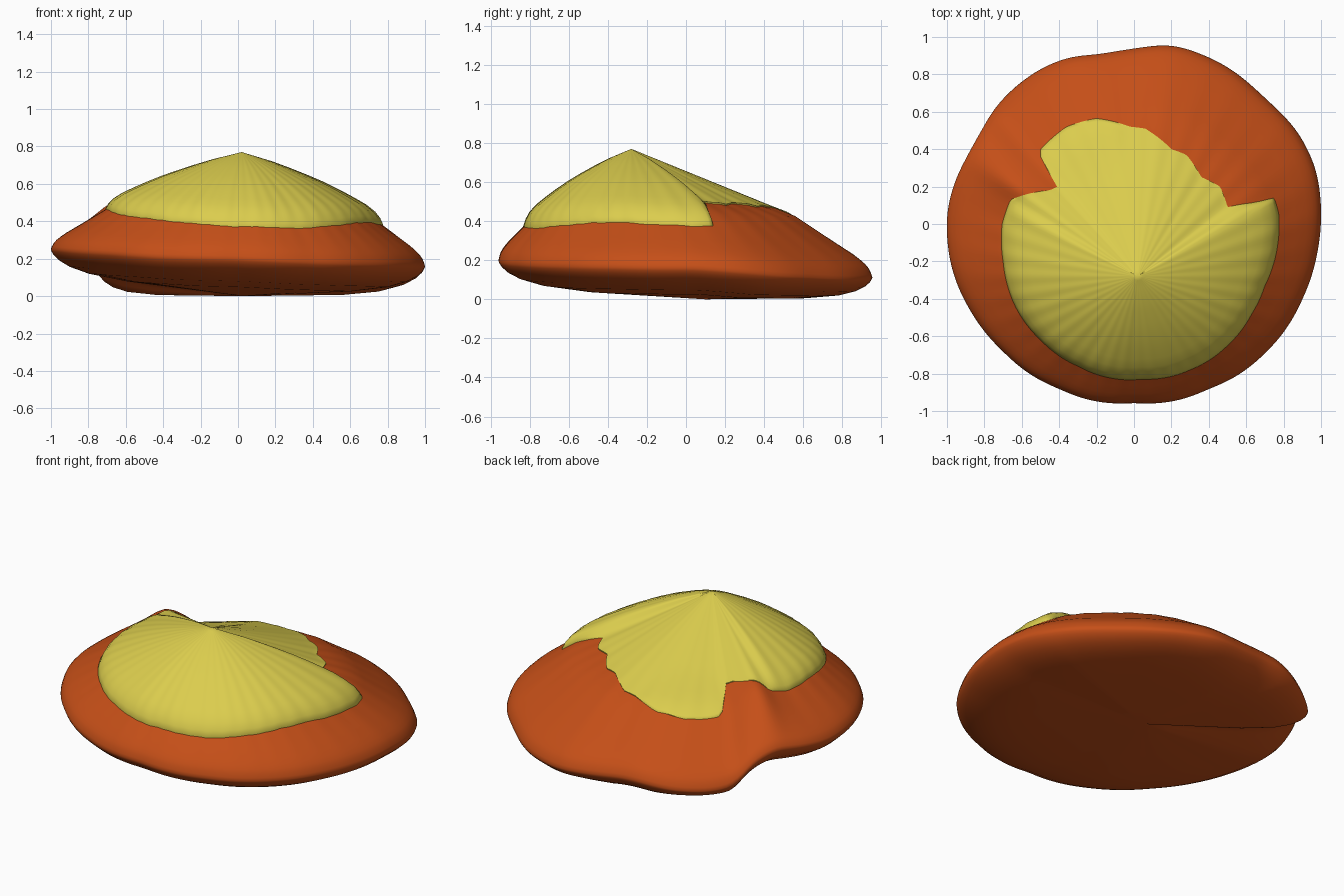
import bpy, bmesh
from math import atan2, cos, sin, pi, hypot, exp, radians

if "Cube" in bpy.data.objects:
    bpy.data.objects.remove(bpy.data.objects["Cube"])

SEG = 240
AX, AY = 0.02, -0.28          # summit position seen from above
TAU = 2 * pi


def lerp_table(table, t):
    for (a, va), (b, vb) in zip(table, table[1:]):
        if t <= b:
            return va + (vb - va) * (t - a) / (b - a)
    return table[-1][1]


def polar(points, index):
    """Resample an outline point list by angle around the summit."""
    rows = []
    for p in points:
        a = atan2(p[1] - AY, p[0] - AX) % TAU
        rows.append((a, hypot(p[0] - AX, p[1] - AY) if index == 0 else p[2]))
    rows.sort()
    rows = [(rows[-1][0] - TAU, rows[-1][1])] + rows + [(rows[0][0] + TAU, rows[0][1])]
    return [lerp_table(rows, TAU * i / SEG) for i in range(SEG)]


def smooth(values, passes):
    for _ in range(passes):
        values = [(values[i - 1] + 2 * values[i] + values[(i + 1) % SEG]) / 4 for i in range(SEG)]
    return values


def build(name, color, top, rings, bottom):
    bm = bmesh.new()
    loops = [[bm.verts.new(p) for p in ring] for ring in rings]
    ends = [(bm.verts.new(top), loops[0]), (bm.verts.new(bottom), loops[-1])]
    for i in range(SEG):
        j = (i + 1) % SEG
        for c, loop in ends:
            bm.faces.new((c, loop[i], loop[j]))
        for a, b in zip(loops, loops[1:]):
            bm.faces.new((a[i], b[i], b[j], a[j]))
    bmesh.ops.recalc_face_normals(bm, faces=bm.faces)
    mesh = bpy.data.meshes.new(name)
    bm.to_mesh(mesh)
    bm.free()
    obj = bpy.data.objects.new(name, mesh)
    bpy.context.collection.objects.link(obj)
    mat = bpy.data.materials.new(name + "_color")
    mat.diffuse_color = color
    mat.use_nodes = True
    mat.node_tree.nodes["Principled BSDF"].inputs["Base Color"].default_value = mat.diffuse_color
    mesh.materials.append(mat)
    bpy.context.view_layer.objects.active = obj
    obj.select_set(True)
    bpy.ops.object.shade_smooth_by_angle(angle=radians(75))
    obj.select_set(False)


# Lower shell: wavy rim with a fold at the back left
RIM = [(1, .05, .16), (.97, .3, .14), (.87, .5, .12), (.7, .67, .11), (.5, .84, .10),
       (.2, .96, .11), (0, .935, .12), (-.2, .9, .14), (-.32, .9, .14), (-.5, .83, .11),
       (-.65, .72, .10), (-.76, .6, .12), (-.8, .52, .23), (-.88, .38, .29), (-.96, .22, .27),
       (-1, .05, .25), (-.97, -.25, .25), (-.87, -.47, .24), (-.7, -.68, .23), (-.4, -.88, .21),
       (0, -.955, .20), (.4, -.88, .18), (.7, -.69, .17), (.9, -.4, .165), (.98, -.15, .16)]
rim_r = smooth(polar(RIM, 0), 8)
rim_z = smooth(polar(RIM, 2), 4)
UPPER = [(0, 1), (.3, .84), (.55, .70), (.675, .59), (.8, .40), (.92, .22), (.965, .14), (.99, .07), (1, 0)]
UNDER = [(0, 0), (.6, .05), (.8, .18), (.9, .37), (.955, .58), (.985, .78), (.995, .9), (1, 1)]


def shell_height(i, s):
    th = TAU * i / SEG
    z = rim_z[i] + (0.65 - rim_z[i]) * lerp_table(UPPER, s)
    ridge = exp(-((th - radians(143)) / radians(7)) ** 2) * exp(-((s - .75) / .17) ** 2)
    return z + 0.055 * ridge + 0.0015 * cos(40 * th) * s * (1 - s) * 4


def shell_point(i, s):
    th = TAU * i / SEG
    return AX + cos(th) * rim_r[i] * s, AY + sin(th) * rim_r[i] * s, shell_height(i, s)


def under_point(i, s):
    x, y, z = shell_point(i, 1)
    h = min(.13, rim_z[i])
    z = (rim_z[i] - h) * s + h * lerp_table(UNDER, s)
    return .02 + (x - .02) * s, .1 + (y - .1) * s, z


steps = [.1, .2, .3, .4, .5, .6, .68, .74, .8, .86, .92, .95, .97, .985, .995, 1]
rings = [[shell_point(i, s) for i in range(SEG)] for s in steps]
rings += [[under_point(i, s) for i in range(SEG)]
          for s in (.995, .985, .97, .955, .93, .9, .85, .8, .7, .6, .4, .2)]
build("lower_shell", (.56, .078, .009, 1), (AX, AY, .65), rings, (.02, .1, 0))

# Upper cap: cone with a scalloped edge and two notches, resting on the shell
EDGE = [(.04, -.83), (.3, -.78), (.5, -.65), (.63, -.48), (.7, -.33), (.77, -.1), (.775, .05),
        (.75, .14), (.65, .115), (.5, .09), (.46, .2), (.36, .25), (.28, .37), (.2, .4), (.06, .51),
        (-.02, .52), (-.2, .565), (-.36, .52), (-.5, .4), (-.5, .36), (-.41, .2), (-.45, .18),
        (-.66, .13), (-.705, 0), (-.7, -.2), (-.63, -.45), (-.5, -.62), (-.3, -.76)]
edge_r = polar(EDGE, 0)
BULGED = [(0, 1), (.22, .87), (.4, .74), (.58, .59), (.7, .475), (.8, .37), (.88, .28), (.945, .18), (.98, .09), (1, 0)]
bulge = smooth([0.0 if 34 < 360 * i / SEG < 150 else 1.0 for i in range(SEG)], 4)


def cap_point(i, s, drop=0):
    th = TAU * i / SEG
    base = shell_height(i, edge_r[i] / rim_r[i]) + .002
    f = bulge[i] * lerp_table(BULGED, s) + (1 - bulge[i]) * (1 - s)
    z = base + (.77 - base) * f + .001 * cos(40 * th) * s * bulge[i]
    # keep the cap just proud of the shell
    z = max(z, shell_height(i, s * edge_r[i] / rim_r[i]) + .004)
    return AX + cos(th) * edge_r[i] * s, AY + sin(th) * edge_r[i] * s, z - drop


rings = [[cap_point(i, s) for i in range(SEG)]
         for s in (.04, .12, .22, .34, .46, .58, .7, .8, .88, .945, .98, 1)]
rings.append([cap_point(i, .985, .05) for i in range(SEG)])
build("upper_cap", (.71, .61, .075, 1), (AX, AY, .77), rings, (AX, AY, .55))
